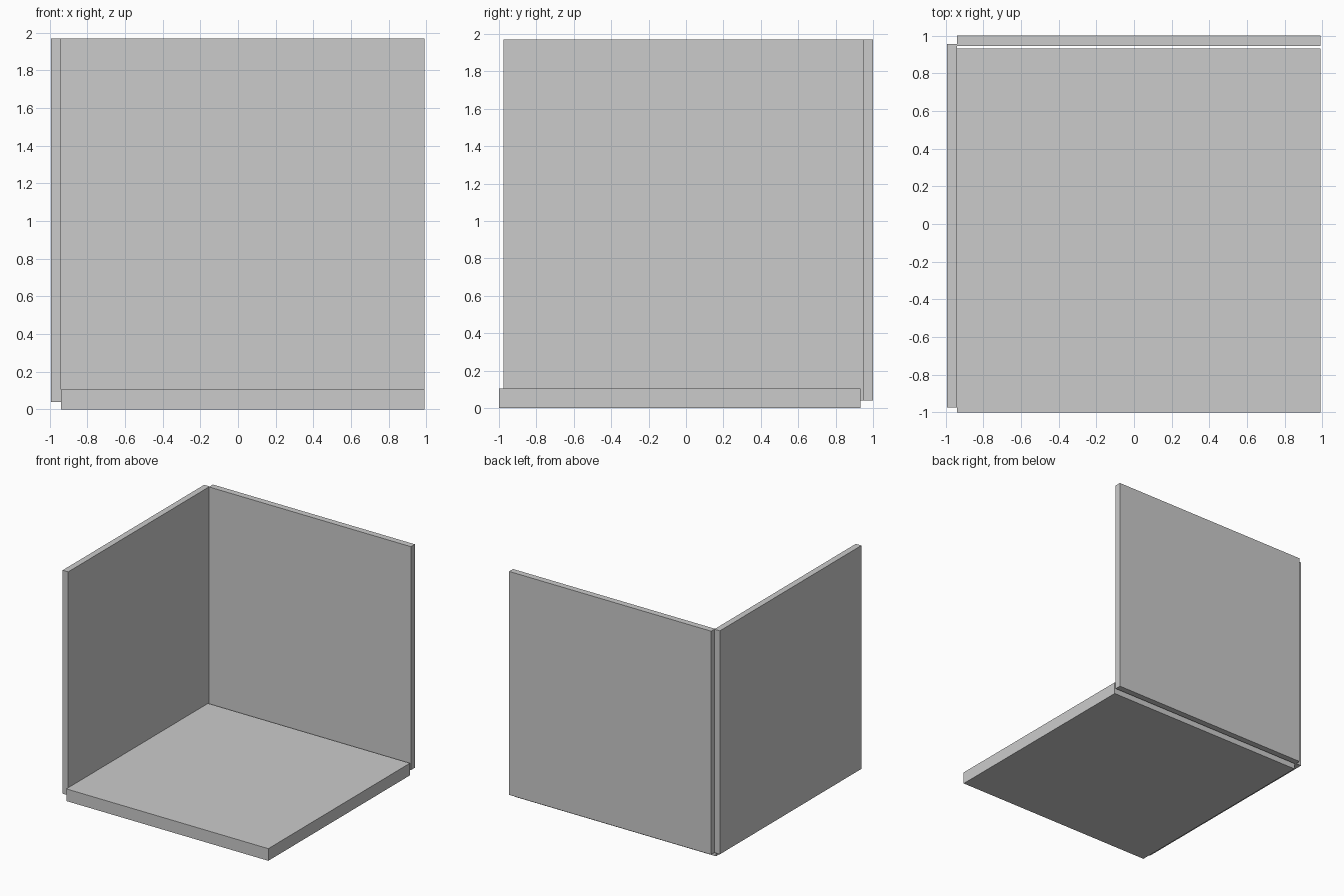
import bpy

if "Cube" in bpy.data.objects:
    bpy.data.objects.remove(bpy.data.objects["Cube"])


def slab(name, x, y, z):
    """Box spanning the given (min, max) ranges."""
    bpy.ops.mesh.primitive_cube_add(size=1, location=[sum(r) / 2 for r in (x, y, z)])
    ob = bpy.context.object
    ob.name = name
    ob.scale = [r[1] - r[0] for r in (x, y, z)]
    bpy.ops.object.transform_apply(location=False, rotation=False, scale=True)
    return ob


# Thick floor panel
slab("floor", (-0.94, 0.99), (-1.0, 0.933), (0.0, 0.105))
# Two thin walls, raised slightly off the ground
slab("left_wall", (-0.993, -0.94), (-0.975, 0.956), (0.04, 1.97))
slab("back_wall", (-0.94, 0.99), (0.946, 1.0), (0.04, 1.97))
